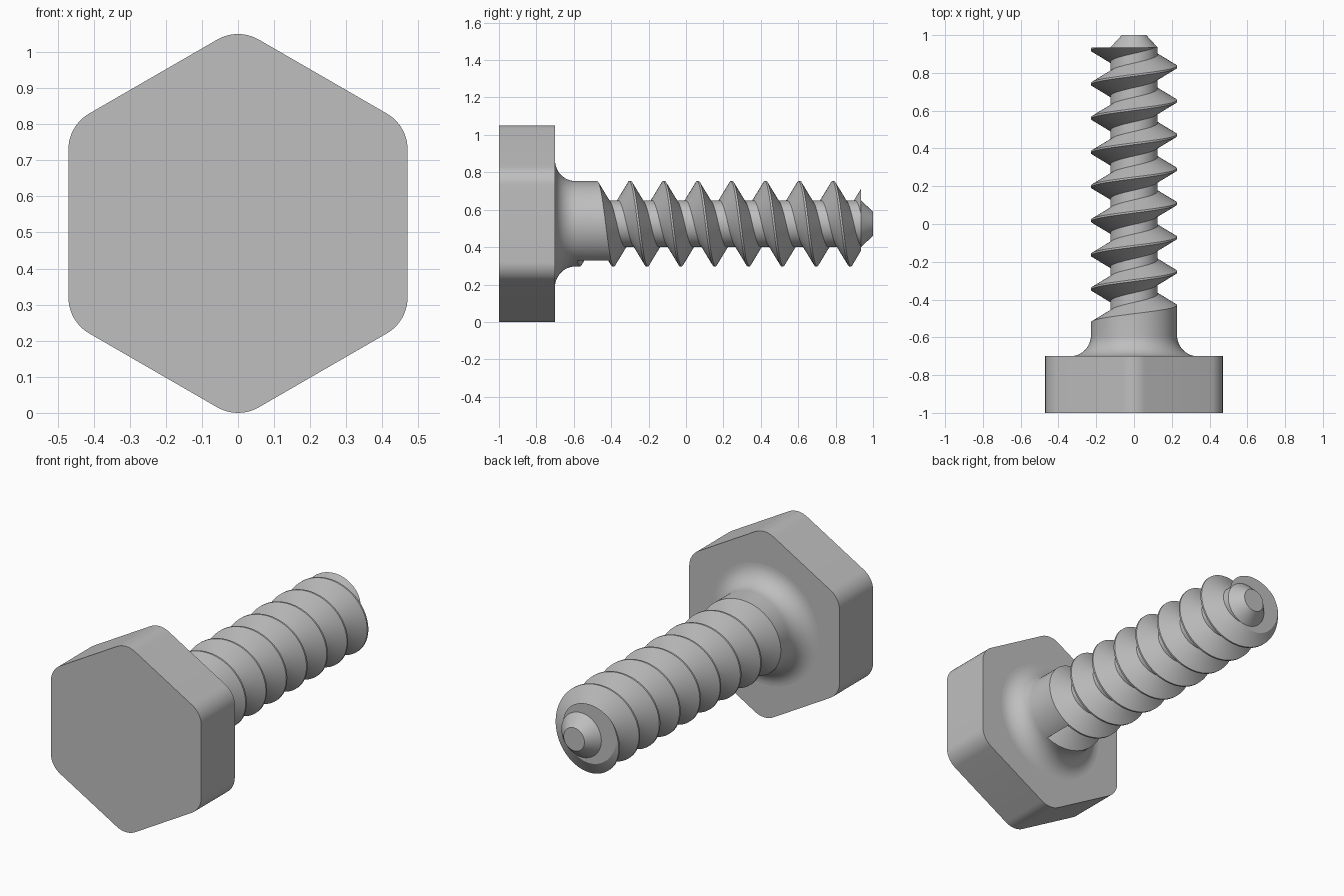
import bpy, bmesh
from math import sin, cos, pi, radians

if "Cube" in bpy.data.objects:
    bpy.data.objects.remove(bpy.data.objects["Cube"])

AXIS_Z = 0.525
SHANK_R, CORE_R, TIP_R = 0.228, 0.125, 0.065
PITCH, CREST, FLANK = 0.181, 0.005, 0.065
HEAD_BACK, FILLET = -0.7, 0.11
THREAD_END = 0.935
SEGMENTS = 96
START = radians(149)          # angle where the thread groove begins
FIRST_CREST = -0.586

steel = bpy.data.materials.new("grey_steel")
steel.use_nodes = True
colour = (0.52, 0.52, 0.52, 1)
steel.diffuse_color = colour
steel.node_tree.nodes["Principled BSDF"].inputs["Base Color"].default_value = colour


def point(r, angle, y):
    return (r * sin(angle), y, AXIS_Z + r * cos(angle))


def finish(bm, name):
    bmesh.ops.remove_doubles(bm, verts=bm.verts, dist=1e-5)
    bmesh.ops.recalc_face_normals(bm, faces=bm.faces)
    mesh = bpy.data.meshes.new(name)
    bm.to_mesh(mesh)
    bm.free()
    mesh.materials.append(steel)
    obj = bpy.data.objects.new(name, mesh)
    bpy.context.collection.objects.link(obj)
    bpy.ops.object.select_all(action='DESELECT')
    obj.select_set(True)
    bpy.context.view_layer.objects.active = obj
    bpy.ops.object.shade_smooth_by_angle(angle=radians(30))


# Hexagonal head with rounded corners
bm = bmesh.new()
corner_r, corner_dist, steps = 0.115, 0.41, 10
outline = []
for k in range(6):
    cx, cz = corner_dist * sin(k * pi / 3), corner_dist * cos(k * pi / 3)
    for s in range(steps + 1):
        a = k * pi / 3 + (s / steps - 0.5) * pi / 3
        outline.append(bm.verts.new((cx + corner_r * sin(a), -1,
                                     AXIS_Z + cz + corner_r * cos(a))))
front = bm.faces.new(outline)
grown = bmesh.ops.extrude_face_region(bm, geom=[front], use_keep_orig=True)
bmesh.ops.translate(bm, vec=(0, HEAD_BACK + 1, 0),
                    verts=[g for g in grown["geom"] if isinstance(g, bmesh.types.BMVert)])
finish(bm, "hex_head")


# Threaded shank: each column runs from the head fillet to the tip
def thread_radius(y, crest):
    d = (y - crest) % PITCH
    d = min(d, PITCH - d)
    t = (d - CREST) / (FLANK - CREST)
    return SHANK_R + (CORE_R - SHANK_R) * min(max(t, 0), 1)


def column(turn):
    crest = FIRST_CREST + PITCH * turn
    pts = [(0, HEAD_BACK - 0.02), (SHANK_R + FILLET, HEAD_BACK - 0.02)]
    for s in range(13):
        a = pi / 2 * (1 - s / 12)
        pts.append((SHANK_R + FILLET * (1 - cos(a)), HEAD_BACK + FILLET * (1 - sin(a))))
    groove = len(pts)
    for k in range(10):
        for off in (CREST, FLANK, PITCH - FLANK, PITCH - CREST):
            y = min(crest + k * PITCH + off, THREAD_END)
            pts.append((thread_radius(y, crest), y))
    pts += [(CORE_R, THREAD_END), (TIP_R, 1), (0, 1)]
    return pts, groove


bm = bmesh.new()
columns = []
for i in range(SEGMENTS + 1):
    turn = i / SEGMENTS
    profile, groove = column(turn)
    columns.append([bm.verts.new(point(r, START + 2 * pi * turn, y)) for r, y in profile])
for a, b in zip(columns, columns[1:]):
    for j in range(len(a) - 1):
        bm.faces.new((a[j], a[j + 1], b[j + 1], b[j]))
# Flat wall where the groove starts in the shank
bm.faces.new(columns[0][groove:groove + 5])
finish(bm, "threaded_shank")
